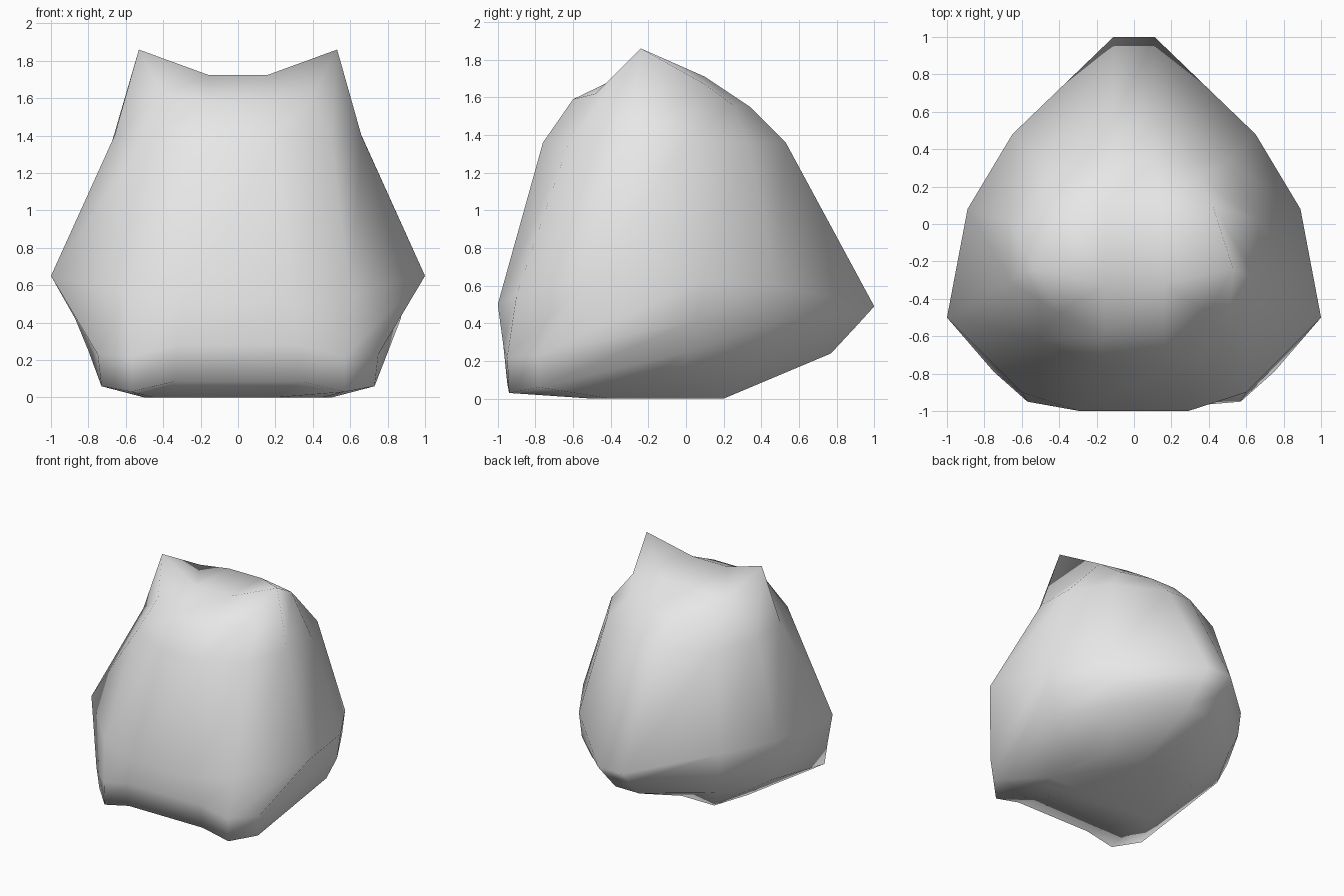
import bpy
import bmesh

default_cube = bpy.data.objects.get("Cube")
if default_cube:
    bpy.data.objects.remove(default_cube, do_unlink=True)


def make_material(name, colour):
    """Create a plain material with matching viewport and render colour."""
    material = bpy.data.materials.new(name)
    material.use_nodes = True
    material.diffuse_color = colour
    shader = next(n for n in material.node_tree.nodes if n.type == "BSDF_PRINCIPLED")
    shader.inputs["Base Color"].default_value = colour
    return material


# Half cross-sections, each running from the chest round the side to the tail.
belly = [(.2, -.5, 0), (.45, -.5, 0), (.5, -.4, 0),
         (.5, -.1, 0), (.4, .2, 0), (.1, .2, 0)]
foot_rim = [(.34, -.95, .085), (.57, -.94, .03), (.73, -.78, .06),
            (.8, .02, .25), (.57, .43, .24), (.11, .77, .24)]
foot_top = [(.33, -.97, .28), (.57, -.95, .22), (.75, -.79, .23),
            (.87, .06, .42), (.63, .47, .4), (.11, .9, .38)]
waist = [(.29, -1, .5), (.6, -.9, .55), (1, -.5, .65),
         (.89, .08, .62), (.65, .48, .6), (.11, 1, .49)]
head = [(.2, -.76, 1.36), (.5, -.62, 1.37), (.66, -.3, 1.4),
        (.67, .02, 1.38), (.5, .33, 1.36), (.11, .53, 1.36)]
brow = [(.16, -.6, 1.59), (.4, -.48, 1.62), (.53, -.24, 1.86),
        (.42, .1, 1.67), (.35, .25, 1.56), (.11, .34, 1.55)]
# The crown pinches to one front and one back point per side.
crown = [(.16, -.32, 1.725)] * 3 + [(.15, .1, 1.71)] * 3


def mirrored_ring(bm, half):
    """Add a half section and its mirror image as one closed ring."""
    other = [(-x, y, z) for x, y, z in reversed(half)]
    return [bm.verts.new(point) for point in half + other]


def build_body(sections):
    """Skin the rings in order, then close both ends."""
    bm = bmesh.new()
    rings = [mirrored_ring(bm, half) for half in sections]
    count = len(rings[0])
    for lower, upper in zip(rings, rings[1:]):
        for i in range(count):
            j = (i + 1) % count
            bm.faces.new((lower[i], lower[j], upper[j], upper[i]))
    bm.faces.new(list(reversed(rings[0])))
    bm.faces.new(rings[-1])
    bmesh.ops.remove_doubles(bm, verts=bm.verts[:], dist=.0001)
    bmesh.ops.recalc_face_normals(bm, faces=bm.faces[:])
    for face in bm.faces:
        face.smooth = True
    mesh = bpy.data.meshes.new("eared_body")
    bm.to_mesh(mesh)
    bm.free()
    return mesh


# One smooth body with feet, tail and ears drawn out of it.
body = bpy.data.objects.new("eared_body", build_body(
    [belly, foot_rim, foot_top, waist, head, brow, crown]))
bpy.context.collection.objects.link(body)
body.data.materials.append(make_material("light_grey", (.8, .8, .8, 1)))
